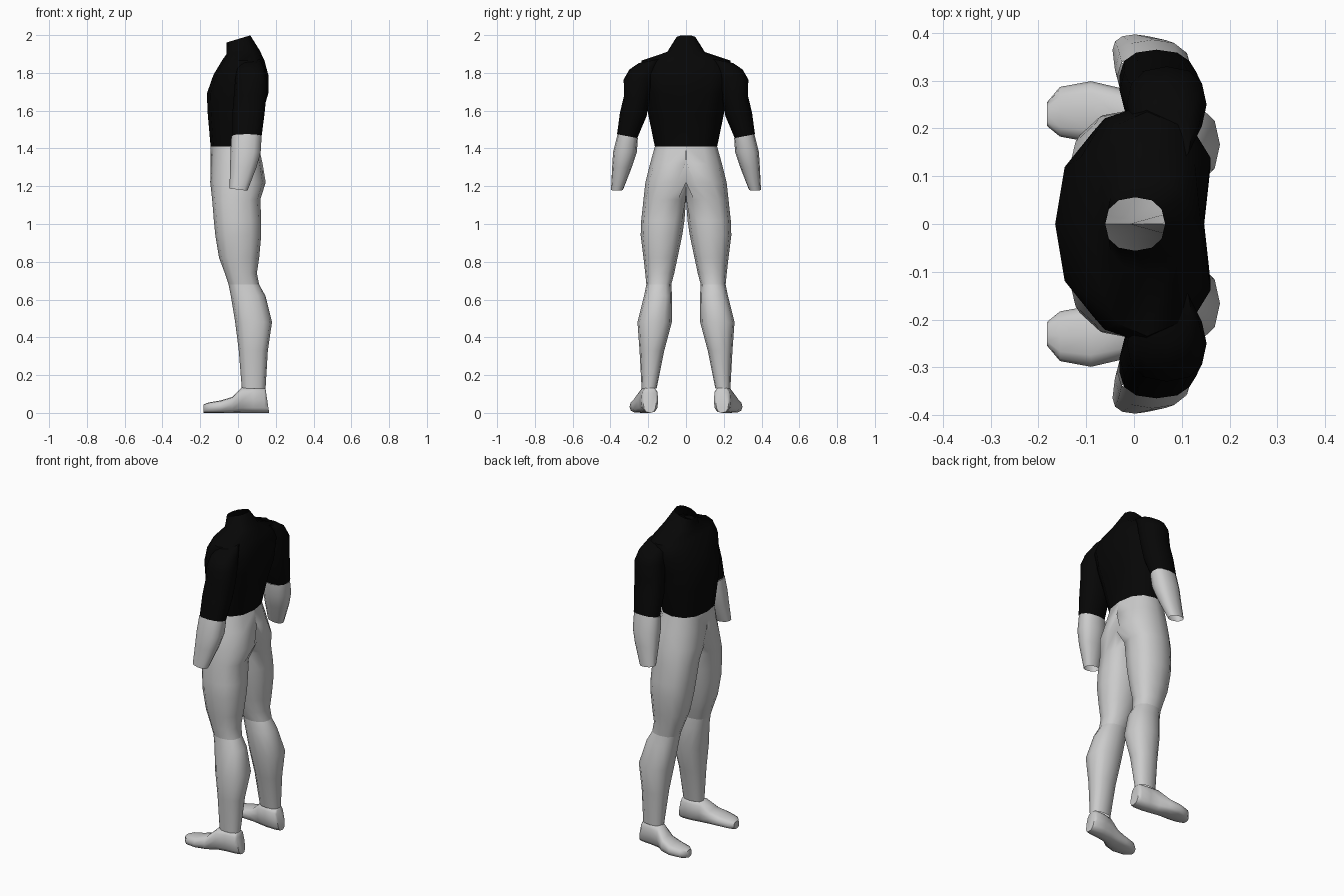
import bpy, bmesh, math
from mathutils import Vector

cube = bpy.data.objects.get("Cube")
if cube:
    bpy.data.objects.remove(cube)


def material(name, value):
    m = bpy.data.materials.new(name)
    m.use_nodes = True
    col = (value, value, value, 1)
    m.diffuse_color = col
    m.node_tree.nodes["Principled BSDF"].inputs["Base Color"].default_value = col
    return m


BLACK = material("black_cloth", 0.002)
GREY = material("light_grey", 0.6)


def power(v, p):
    return math.copysign(abs(v) ** p, v)


def level_ring(z, x0, x1, y0, y1, tilt_x=0, tilt_y=0, n=12, p=0.85):
    """Rounded outline around the vertical, optionally tilted; never crosses into y < 0 for limbs."""
    ring = []
    for i in range(n):
        a = math.tau * i / n
        u, v = power(math.cos(a), p), power(math.sin(a), p)
        rx, ry = (x1 - x0) / 2, (y1 - y0) / 2
        ring.append(Vector(((x0 + x1) / 2 + rx * u, (y0 + y1) / 2 + ry * v,
                            z + tilt_x * rx * u + tilt_y * ry * v)))
    return ring


def foot_ring(x, y, half, height, lean=0, n=12, p=0.7):
    """Upright cross-section with a flat sole."""
    ring = []
    for i in range(n):
        a = math.tau * i / n
        z = height * (0.5 + 0.5 * power(math.sin(a), p))
        ring.append(Vector((x + lean * z, y + half * power(math.cos(a), p), z)))
    return ring


def loft(name, rings, mat, mirror=True, caps=(False, False), edit=None):
    bm = bmesh.new()
    rows = [[bm.verts.new(c) for c in r] for r in rings]
    for a, b in zip(rows, rows[1:]):
        for i in range(len(a)):
            j = (i + 1) % len(a)
            bm.faces.new((a[i], a[j], b[j], b[i]))
    for row, wanted in zip((rows[0], rows[-1]), caps):
        if wanted:
            bm.faces.new(row)
    if edit:
        edit(bm)
    bmesh.ops.recalc_face_normals(bm, faces=bm.faces)
    mesh = bpy.data.meshes.new(name)
    bm.to_mesh(mesh)
    bm.free()
    mesh.materials.append(mat)
    ob = bpy.data.objects.new(name, mesh)
    bpy.context.collection.objects.link(ob)
    bpy.ops.object.select_all(action="DESELECT")
    ob.select_set(True)
    bpy.context.view_layer.objects.active = ob
    bpy.ops.object.shade_smooth_by_angle(angle=math.radians(50))
    if mirror:
        mod = ob.modifiers.new("Mirror", "MIRROR")
        mod.use_axis = (False, True, False)
        mod.merge_threshold = 0.0005
    return ob


# Shirt body, with a groove down the spine and an open neck
def spine_groove(bm):
    for v in bm.verts:
        if abs(v.co.y) < 0.001 and v.co.x > 0.1 and 1.5 < v.co.z < 1.85:
            v.co.x -= 0.033


loft("shirt_body", [level_ring(*r) for r in (
    (1.41, -.145, .11, -.165, .165),
    (1.58, -.16, .145, -.2, .2),
    (1.69, -.165, .18, -.215, .215),
    (1.79, -.13, .178, -.25, .25),
    (1.865, -.085, .14, -.235, .235),
    (1.91, -.06, .115, -.1, .1, .1),
    (1.98, -.06, .065, -.056, .056, .3))],
    BLACK, mirror=False, edit=spine_groove)

# Short sleeves with rounded shoulders
loft("sleeves", [level_ring(*r) for r in (
    (1.465, -.03, .125, .258, .365, 0, .2),
    (1.58, -.03, .14, .208, .35, 0, .1),
    (1.68, -.022, .15, .19, .328),
    (1.765, -.015, .152, .17, .33),
    (1.825, -.005, .14, .15, .3, 0, -.1),
    (1.865, .02, .12, .12, .25, 0, -.2))],
    BLACK, caps=(False, True))

# Bare forearms, open at the wrist
loft("forearms", [level_ring(*r) for r in (
    (1.465, -.035, .125, .255, .362, 0, .2),
    (1.38, -.04, .12, .26, .386),
    (1.3, -.042, .098, .287, .391),
    (1.182, -.045, .05, .333, .397, -.12))],
    GREY)


# Hips and thighs: one half, flattened and opened on the centre plane
def open_centre(bm):
    for v in bm.verts:
        v.co.y = max(v.co.y, 0)
    inner = [f for f in bm.faces if all(v.co.y < 0.0005 for v in f.verts)]
    bmesh.ops.delete(bm, geom=inner, context="FACES")


loft("hips_and_thighs", [level_ring(*r) for r in (
    (1.41, -.145, .11, -.165, .165),
    (1.32, -.146, .13, -.18, .19),
    (1.22, -.147, .147, -.12, .215),
    (1.13, -.137, .118, -.012, .225),
    (1.02, -.128, .123, .008, .237),
    (.94, -.12, .123, .02, .24),
    (.82, -.1, .112, .045, .225),
    (.74, -.07, .1, .062, .216),
    (.68, -.05, .112, .078, .21))],
    GREY, edit=open_centre)

# Lower legs with full calves
loft("lower_legs", [level_ring(*r) for r in (
    (.68, -.05, .112, .078, .21),
    (.62, -.038, .145, .074, .222),
    (.48, -.015, .18, .075, .257),
    (.33, .004, .158, .115, .246),
    (.13, .02, .146, .155, .235))],
    GREY)

# Feet, turned slightly outwards
loft("feet", [foot_ring(*r) for r in (
    (-.182, .23, .025, .045),
    (-.155, .235, .052, .055),
    (-.09, .235, .064, .066),
    (-.03, .225, .06, .085),
    (.022, .205, .048, .135),
    (.08, .195, .048, .138),
    (.14, .192, .045, .136),
    (.165, .192, .034, .13, -.15))],
    GREY, caps=(True, True))
